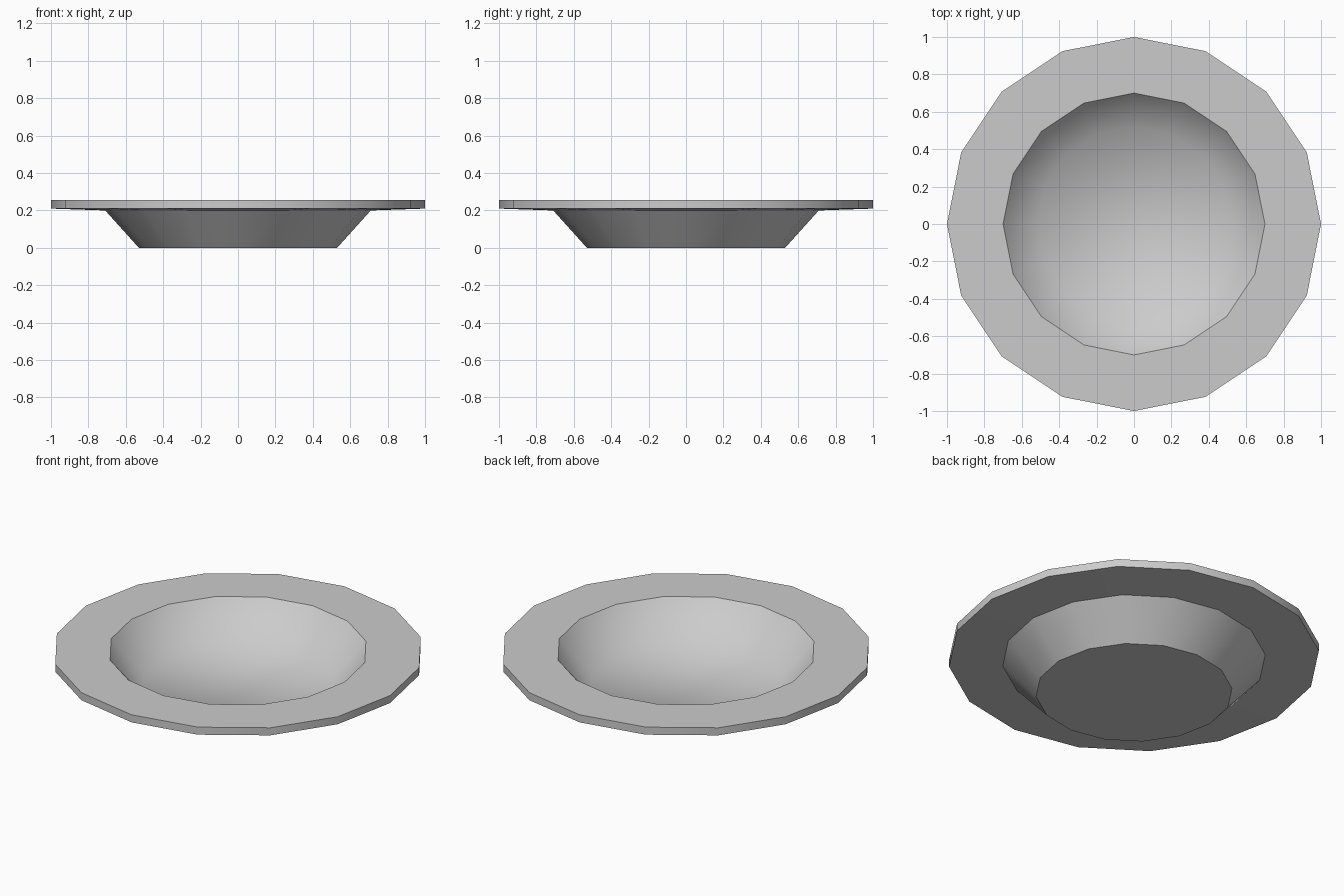
import bpy
import bmesh
import math

SIDES = 16

cube = bpy.data.objects.get("Cube")
if cube:
    bpy.data.objects.remove(cube, do_unlink=True)

# Plain grey glaze
glaze = bpy.data.materials.new("light grey glaze")
glaze.use_nodes = True
grey = (0.6, 0.6, 0.6, 1)
glaze.diffuse_color = grey
glaze.node_tree.nodes["Principled BSDF"].inputs["Base Color"].default_value = grey

# Half section: foot, underside, rim, then the inner wall down to the floor
profile = [(0.53, 0), (0.71, 0.2), (1, 0.21), (1, 0.255), (0.7, 0.255), (0.52, 0.05)]

bm = bmesh.new()
rings = []
for radius, height in profile:
    ring = []
    for i in range(SIDES):
        a = 2 * math.pi * i / SIDES
        ring.append(bm.verts.new((radius * math.cos(a), radius * math.sin(a), height)))
    rings.append(ring)
for low, high in zip(rings, rings[1:]):
    for i in range(SIDES):
        j = (i + 1) % SIDES
        bm.faces.new((low[i], low[j], high[j], high[i]))

# Flat foot and the floor of the hollow
bm.faces.new(rings[0][::-1])
bm.faces.new(rings[-1])
bmesh.ops.recalc_face_normals(bm, faces=bm.faces)

# Smooth walls and hollow, crisp rim and foot
for face in bm.faces:
    face.smooth = True
floor_edges = set(bm.edges.get((rings[-1][i], rings[-1][i - 1])) for i in range(SIDES))
for edge in bm.edges:
    edge.smooth = edge in floor_edges or edge.calc_face_angle() < math.radians(30)

mesh = bpy.data.meshes.new("plate")
bm.to_mesh(mesh)
bm.free()
mesh.materials.append(glaze)
plate = bpy.data.objects.new("plate", mesh)
bpy.context.collection.objects.link(plate)
